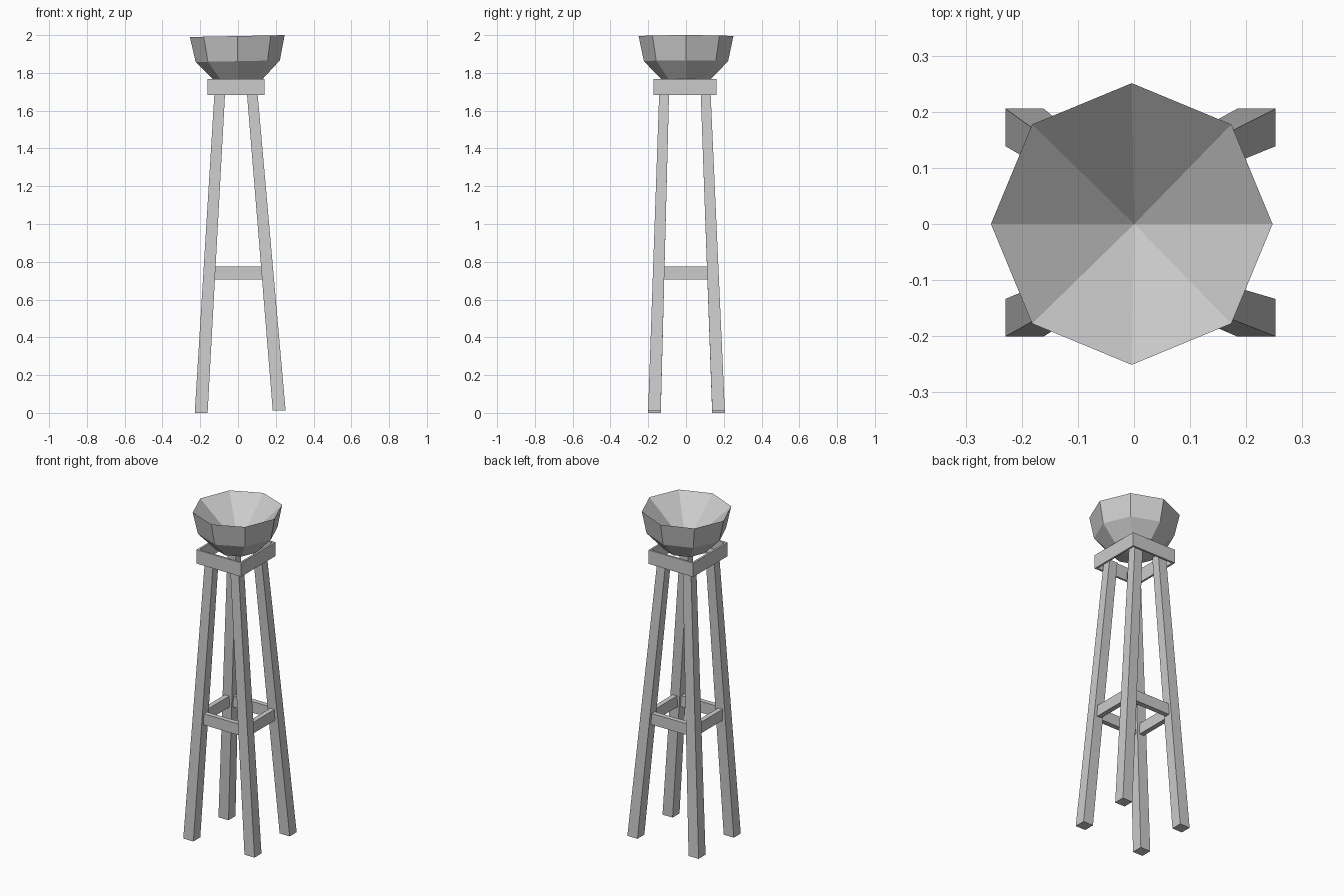
import bpy, bmesh, math
from mathutils import Vector, Matrix

cube = bpy.data.objects.get("Cube")
if cube:
    bpy.data.objects.remove(cube)

grey = bpy.data.materials.new("pale_grey")
grey.use_nodes = True
grey.diffuse_color = (0.6, 0.6, 0.6, 1)
grey.node_tree.nodes["Principled BSDF"].inputs["Base Color"].default_value = grey.diffuse_color


def finish(name, bm):
    bmesh.ops.recalc_face_normals(bm, faces=bm.faces)
    mesh = bpy.data.meshes.new(name)
    bm.to_mesh(mesh)
    bm.free()
    mesh.materials.append(grey)
    obj = bpy.data.objects.new(name, mesh)
    bpy.context.collection.objects.link(obj)
    return obj


def beam(name, start, end, size_start, size_end):
    """Tapered bar of rectangular section; the ends stay level along the main axis."""
    start, end = Vector(start), Vector(end)
    d = end - start
    axis = max(range(3), key=lambda i: abs(d[i]))
    u, v = [i for i in range(3) if i != axis]
    bm = bmesh.new()
    rings = []
    for centre, size in ((start, size_start), (end, size_end)):
        ring = []
        for su, sv in ((-1, -1), (1, -1), (1, 1), (-1, 1)):
            p = centre.copy()
            p[u] += su * size[0] / 2
            p[v] += sv * size[1] / 2
            ring.append(bm.verts.new(p))
        rings.append(ring)
    for i in range(4):
        j = (i + 1) % 4
        bm.faces.new((rings[0][i], rings[0][j], rings[1][j], rings[1][i]))
    bm.faces.new(rings[0])
    bm.faces.new(rings[1])
    return finish(name, bm)


# Splayed, tapering legs
sides = {"right": (-0.195, -0.095), "left": (0.218, 0.073)}
ends = {"front": (-0.167, -0.115), "back": (0.172, 0.103)}
for end, (y0, y1) in ends.items():
    for side, (x0, x1) in sides.items():
        z0 = 0.0 if side == "right" else 0.012
        beam(f"{end}_{side}_leg", (x0, y0, z0), (x1, y1, 1.72),
             (0.068, 0.067), (0.056, 0.052))

# Stretchers between the legs
xl, xr, yf, yb, z = -0.152, 0.154, -0.144, 0.141, 0.74
bar = (0.03, 0.068)
beam("front_stretcher", (xl, yf, z), (xr, yf, z), bar, bar)
beam("back_stretcher", (xl, yb, z), (xr, yb, z), bar, bar)
beam("right_stretcher", (xl, yf, z), (xl, yb, z), bar, bar)
beam("left_stretcher", (xr, yf, z), (xr, yb, z), bar, bar)

# Open square apron under the bowl
x0, x1, y0, y1, z = -0.155, 0.135, -0.165, 0.155, 1.726
board = (0.012, 0.084)
beam("front_apron", (x0 - 0.006, y0, z), (x1 + 0.006, y0, z), board, board)
beam("back_apron", (x0 - 0.006, y1, z), (x1 + 0.006, y1, z), board, board)
beam("right_apron", (x0, y0, z), (x0, y1, z), board, board)
beam("left_apron", (x1, y0, z), (x1, y1, z), board, board)

# Eight-sided bowl with a conical hollow
bm = bmesh.new()
profile = [(0.251, 0.0), (0.223, -0.133), (0.125, -0.235)]
rings = []
for r, h in profile:
    rings.append([bm.verts.new((r * math.cos(i * math.pi / 4), r * math.sin(i * math.pi / 4), h))
                  for i in range(8)])
inside = bm.verts.new((0, 0, -0.22))
base = bm.verts.new((0, 0, -0.26))
for i in range(8):
    j = (i + 1) % 8
    for upper, lower in zip(rings, rings[1:]):
        bm.faces.new((upper[i], upper[j], lower[j], lower[i]))
    bm.faces.new((rings[0][j], rings[0][i], inside))
    bm.faces.new((rings[-1][i], rings[-1][j], base))
bmesh.ops.transform(bm, matrix=Matrix.Translation((-0.004, 0, 1.995)) @ Matrix.Rotation(-0.02, 4, "Y"),
                    verts=bm.verts)
finish("bowl", bm)
